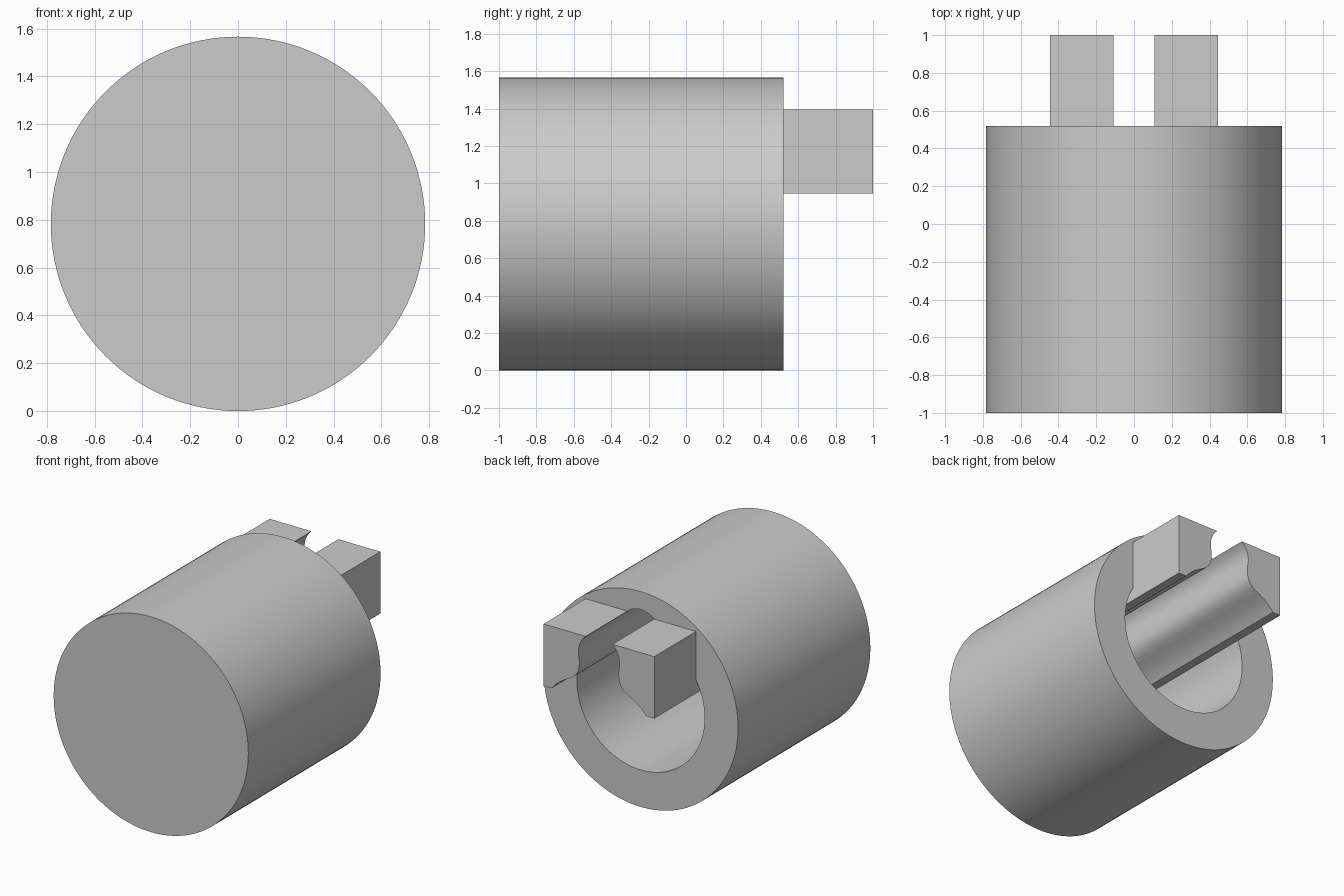
import bpy, bmesh, math

old = bpy.data.objects.get("Cube")
if old:
    bpy.data.objects.remove(old)

grey = bpy.data.materials.new("plain_grey")
grey.use_nodes = True
grey.diffuse_color = (0.6, 0.6, 0.6, 1)
grey.node_tree.nodes["Principled BSDF"].inputs["Base Color"].default_value = (0.6, 0.6, 0.6, 1)

RADIUS, BORE, AXIS = 0.783, 0.514, 0.783
FRONT, RIM, BACK, FLOOR = -1.0, 0.52, 1.0, -0.74


def extrude(name, outline, y0, y1):
    """Solid made by sweeping an x-z outline along y."""
    bm = bmesh.new()
    face = bm.faces.new([bm.verts.new((x, y0, z)) for x, z in outline])
    swept = bmesh.ops.extrude_face_region(bm, geom=[face])["geom"]
    bmesh.ops.translate(bm, vec=(0, y1 - y0, 0),
                        verts=[v for v in swept if isinstance(v, bmesh.types.BMVert)])
    bmesh.ops.recalc_face_normals(bm, faces=bm.faces)
    mesh = bpy.data.meshes.new(name)
    bm.to_mesh(mesh)
    bm.free()
    mesh.materials.append(grey)
    obj = bpy.data.objects.new(name, mesh)
    bpy.context.collection.objects.link(obj)
    return obj


def arc(z, r, start, end, n):
    angles = [math.radians(start + (end - start) * i / n) for i in range(n + 1)]
    return [(r * math.cos(a), z + r * math.sin(a)) for a in angles]


def combine(target, tool, operation):
    mod = target.modifiers.new(operation.lower(), "BOOLEAN")
    mod.operation, mod.solver, mod.object = operation, "EXACT", tool
    bpy.context.view_layer.objects.active = target
    bpy.ops.object.modifier_apply(modifier=mod.name)
    bpy.data.objects.remove(tool)


# Round body with a blind bore open at the back
body = extrude("slotted_barrel", arc(AXIS, RADIUS, 0, 360, 128)[:-1], FRONT, RIM)
bore = extrude("bore_cutter", arc(AXIS, BORE, 0, 360, 96)[:-1], FLOOR, RIM + 0.3)
combine(body, bore, "DIFFERENCE")

# Block running from the bore floor out past the rim
block = extrude("prong_block", [(-0.445, 0.945), (0.445, 0.945), (0.445, 1.395), (-0.445, 1.395)],
                FLOOR - 0.02, BACK)
combine(body, block, "UNION")

# Keyhole channel: round head, narrow neck and flared foot, splitting the block into two prongs
half = arc(1.27, 0.165, 90, -15, 16)
half += [(0.158, 1.19), (0.16, 1.15), (0.17, 1.118), (0.187, 1.092), (0.212, 1.07),
         (0.25, 1.048), (0.3, 1.02), (0.345, 0.985), (0.38, 0.945), (0.38, 0.9)]
outline = half + [(-x, z) for x, z in reversed(half[1:])]
channel = extrude("channel_cutter", outline, FLOOR, BACK + 0.1)
combine(body, channel, "DIFFERENCE")

# Smooth curved walls, sharp edges kept
bpy.ops.object.select_all(action="DESELECT")
body.select_set(True)
bpy.context.view_layer.objects.active = body
bpy.ops.object.shade_smooth_by_angle(angle=math.radians(30))
